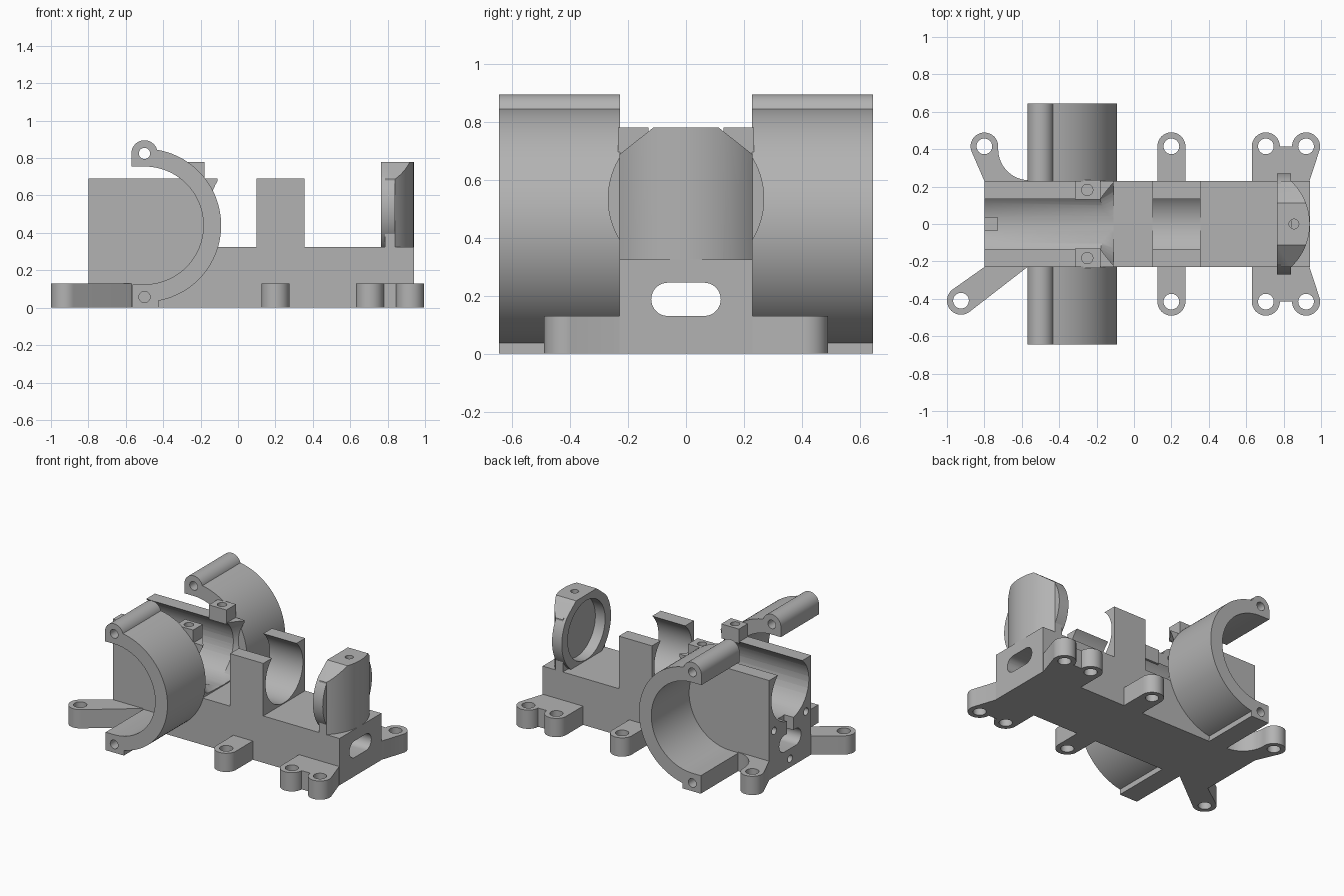
import bpy, bmesh
from math import cos, sin, radians

cube = bpy.data.objects.get("Cube")
if cube:
    bpy.data.objects.remove(cube, do_unlink=True)

grey = bpy.data.materials.new("plain_grey")
grey.use_nodes = True
COLOR = (0.45, 0.45, 0.45, 1)
grey.diffuse_color = COLOR
grey.node_tree.nodes["Principled BSDF"].inputs["Base Color"].default_value = COLOR


def arc(u, v, r, a0, a1, n=24):
    angles = [radians(a0 + (a1 - a0) * i / n) for i in range(n + 1)]
    return [(u + r * cos(a), v + r * sin(a)) for a in angles]


def circle(u, v, r, n=48):
    return arc(u, v, r, 0, 360, n)[:-1]


def rect(u0, u1, v0, v1):
    return [(u0, v0), (u1, v0), (u1, v1), (u0, v1)]


def flip(points, side):
    return [(u, v * side) for u, v in points]


def prism(name, axis, outline, lo, hi, end_outline=None):
    """Extrude an outline along an axis, optionally tapering to a second one."""
    place = {"x": lambda u, v, a: (a, u, v),
             "y": lambda u, v, a: (u, a, v),
             "z": lambda u, v, a: (u, v, a)}[axis]
    bm = bmesh.new()
    start = [bm.verts.new(place(u, v, lo)) for u, v in outline]
    end = [bm.verts.new(place(u, v, hi)) for u, v in end_outline or outline]
    bm.faces.new(start)
    bm.faces.new(end[::-1])
    for i in range(len(start)):
        j = (i + 1) % len(start)
        bm.faces.new((start[i], end[i], end[j], start[j]))
    bmesh.ops.recalc_face_normals(bm, faces=bm.faces)
    mesh = bpy.data.meshes.new(name)
    bm.to_mesh(mesh)
    bm.free()
    mesh.materials.append(grey)
    obj = bpy.data.objects.new(name, mesh)
    bpy.context.collection.objects.link(obj)
    return obj


def combine(obj, tool, operation="DIFFERENCE"):
    """Apply a boolean and remove the tool."""
    mod = obj.modifiers.new("cut", "BOOLEAN")
    mod.operation, mod.object, mod.solver = operation, tool, "EXACT"
    graph = bpy.context.evaluated_depsgraph_get()
    mesh = bpy.data.meshes.new_from_object(obj.evaluated_get(graph))
    obj.modifiers.clear()
    obj.data = mesh
    bpy.data.objects.remove(tool, do_unlink=True)


def drill(obj, axis, u, v, r, lo, hi):
    combine(obj, prism("drill", axis, circle(u, v, r, 32), lo, hi))


W = 0.23          # half width of the body
DECK = 0.325      # deck height
TOP = 0.69        # saddle height
AXIS = 0.535      # bore height
FOOT = 0.13       # mounting ear height
parts = []

# Main body: stepped side profile with a bore along its length
body = prism("main_body", "y", [
    (-0.8, 0), (0.94, 0), (0.94, DECK), (0.355, DECK), (0.355, TOP), (0.1, TOP),
    (0.1, DECK), (-0.11, DECK), (-0.11, TOP), (-0.8, TOP)], -W, W)
combine(body, prism("bore", "x", circle(0, AXIS, 0.205, 64), -0.9, 0.5))


def flare_ring(r):
    return [(u, max(v, DECK + 0.006)) for u, v in circle(0, AXIS, r, 64)]


combine(body, prism("flare", "x", flare_ring(0.195), -0.19, -0.1, flare_ring(0.28)))
slot = arc(0.0625, 0.1875, 0.0575, -90, 90, 16) + arc(-0.0625, 0.1875, 0.0575, 90, 270, 16)
combine(body, prism("tunnel", "x", slot, -1, 1.1))
combine(body, prism("notch", "z", rect(-0.9, -0.73, -0.035, 0.035), 0.2, 0.42))
for y, z in ((0.175, 0.32), (-0.175, 0.32), (0, 0.06)):
    drill(body, "x", y, z, 0.025, -0.9, -0.7)
parts.append(body)

# Clamp tabs on the rear block and open clamp rings either side
ring = ([(-0.565, 0), (-0.425, 0)] + arc(-0.5, 0.44, 0.41, -79.5, 79.5, 48)
        + arc(-0.5, 0.825, 0.07, 16, 180) + [(-0.57, 0.755)]
        + arc(-0.5, 0.44, 0.315, 90, -90, 48) + [(-0.565, 0.125)])
for side, label in ((1, "back"), (-1, "front")):
    lo, hi = sorted((side * 0.13, side * 0.235))
    tab = prism(label + "_clamp_tab", "z", rect(-0.315, -0.18, lo, hi), TOP - 0.01, 0.78)
    drill(tab, "z", -0.25, side * 0.182, 0.03, TOP + 0.005, 0.9)
    lo, hi = sorted((side * (W - 0.003), side * 0.645))
    clamp = prism(label + "_clamp_ring", "y", ring, lo, hi)
    for z in (0.825, 0.057):
        drill(clamp, "y", -0.5, z, 0.03, lo - 0.1, hi + 0.1)
    parts += [tab, clamp]

# Mounting ears
middle = arc(0.2, 0.415, 0.075, 0, 180) + [(0.125, 0.2), (0.275, 0.2)]
double = ([(0.63, 0.2)] + arc(0.705, 0.415, 0.075, 180, 0)
          + arc(0.92, 0.415, 0.075, 180, -15) + [(0.938, W), (0.938, 0.2)])
curved = (arc(-0.8, 0.415, 0.074, 0, 200) + [(-0.8, W), (-0.8, 0.2), (-0.57, 0.2)]
          + arc(-0.56, 0.4, 0.166, 270, 180))
slanted = (arc(-0.925, -0.41, 0.075, 127, 307)
           + [(-0.57, -W), (-0.57, -0.2), (-0.8, -0.2), (-0.8, -W)])
ears = [("back_curved_ear", curved, [(-0.8, 0.415)]),
        ("front_slanted_ear", slanted, [(-0.925, -0.41)])]
for side, label in ((1, "back"), (-1, "front")):
    ears.append((label + "_middle_ear", flip(middle, side), [(0.2, side * 0.415)]))
    ears.append((label + "_double_ear", flip(double, side),
                 [(0.705, side * 0.415), (0.92, side * 0.415)]))
for name, outline, holes in ears:
    ear = prism(name, "z", outline, 0, FOOT)
    for x, y in holes:
        drill(ear, "z", x, y, 0.042, -0.1, 0.3)
    parts.append(ear)

# Round end holder with a bowed outer face, chamfered top and blind recess
holder = prism("end_holder", "z",
               [(0.785, W), (0.785, -W)] + arc(0.6255, 0, 0.3145, -47, 47), 0.3, 0.9)
disc = prism("holder_disc", "x", circle(0, AXIS, 0.27, 96), 0.765, 0.84)
combine(holder, disc, "UNION")
roof = [(-0.3, 0.3), (0.3, 0.3), (0.3, 0.632), (0.113, 0.78), (-0.113, 0.78), (-0.3, 0.632)]
combine(holder, prism("roof", "x", roof, 0.7, 1), "INTERSECT")
drill(holder, "z", 0.855, 0, 0.026, 0.7, 0.9)
combine(holder, prism("recess", "x", circle(0, AXIS, 0.205, 64), 0.7, 0.84))
parts.append(holder)

# Smooth round walls, keep crisp edges
bpy.ops.object.select_all(action="DESELECT")
for part in parts:
    part.select_set(True)
bpy.context.view_layer.objects.active = body
bpy.ops.object.shade_smooth_by_angle(angle=radians(30))
